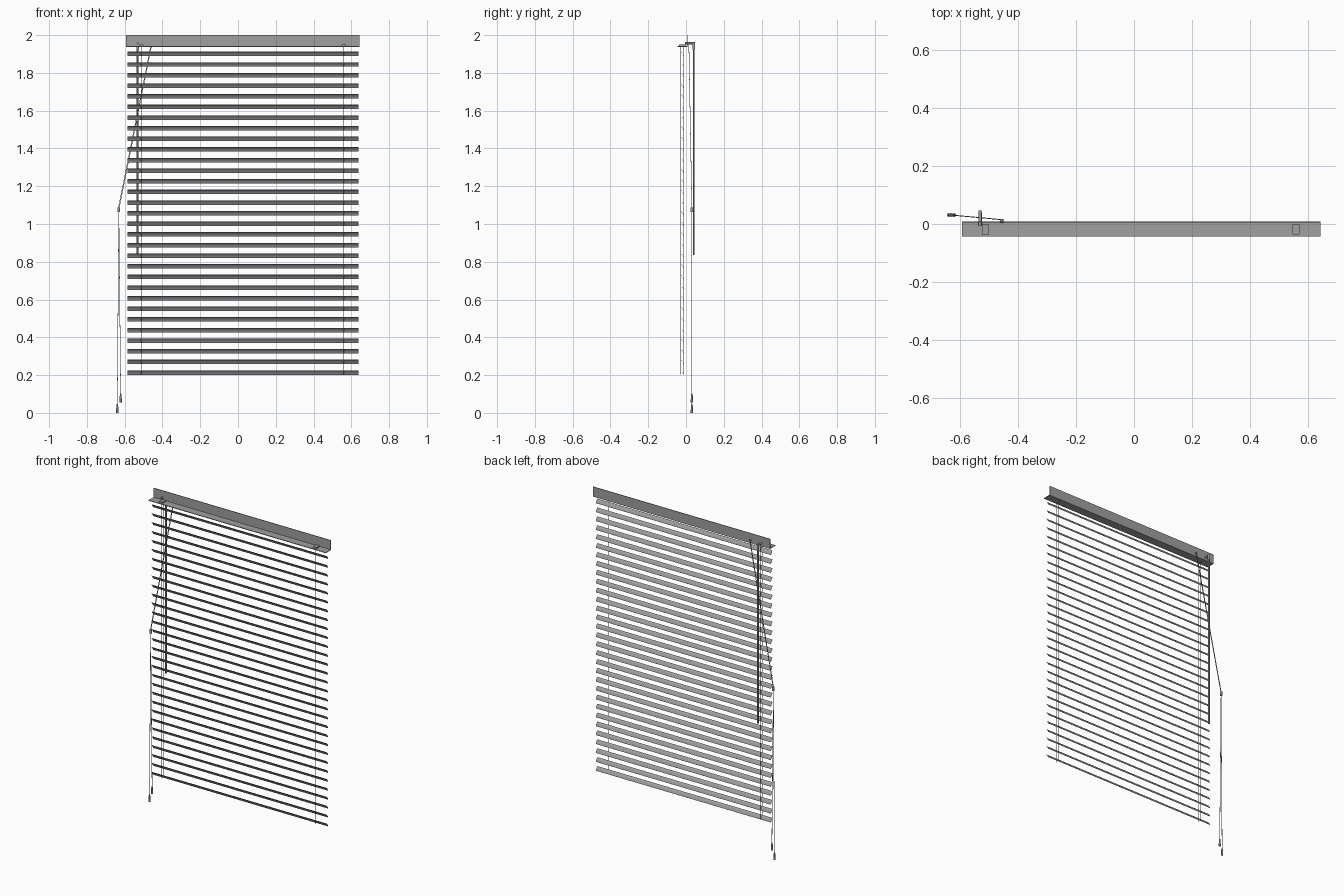
import bpy
import bmesh
import math
from mathutils import Vector

if "Cube" in bpy.data.objects:
    bpy.data.objects.remove(bpy.data.objects["Cube"])

grey = bpy.data.materials.new("blind_grey")
grey.use_nodes = True
grey.diffuse_color = (0.35, 0.35, 0.35, 1)
grey.node_tree.nodes["Principled BSDF"].inputs["Base Color"].default_value = (0.35, 0.35, 0.35, 1)


def finish(name, bm, smooth=False):
    bmesh.ops.recalc_face_normals(bm, faces=bm.faces)
    mesh = bpy.data.meshes.new(name)
    bm.to_mesh(mesh)
    bm.free()
    mesh.materials.append(grey)
    for p in mesh.polygons:
        p.use_smooth = smooth
    obj = bpy.data.objects.new(name, mesh)
    bpy.context.collection.objects.link(obj)
    return obj


def extrude_x(name, profile, x0, x1):
    """Sweep a closed (y, z) outline along x."""
    bm = bmesh.new()
    face = bm.faces.new([bm.verts.new((x0, y, z)) for y, z in profile])
    out = bmesh.ops.extrude_face_region(bm, geom=[face])
    verts = [g for g in out["geom"] if isinstance(g, bmesh.types.BMVert)]
    bmesh.ops.translate(bm, verts=verts, vec=(x1 - x0, 0, 0))
    return finish(name, bm)


def box(name, x0, x1, y0, y1, z0, z1):
    return extrude_x(name, [(y0, z0), (y1, z0), (y1, z1), (y0, z1)], x0, x1)


def rod(name, a, b, r0, r1=None, sides=8):
    """Straight round bar or cone from a to b."""
    a, b = Vector(a), Vector(b)
    bm = bmesh.new()
    bmesh.ops.create_cone(bm, cap_ends=True, segments=sides, radius1=r0,
                          radius2=r0 if r1 is None else r1, depth=(b - a).length)
    turn = Vector((0, 0, 1)).rotation_difference(b - a)
    bmesh.ops.rotate(bm, verts=bm.verts, cent=(0, 0, 0), matrix=turn.to_matrix())
    bmesh.ops.translate(bm, verts=bm.verts, vec=(a + b) / 2)
    obj = finish(name, bm, True)
    bpy.ops.object.select_all(action="DESELECT")
    obj.select_set(True)
    bpy.context.view_layer.objects.active = obj
    bpy.ops.object.shade_smooth_by_angle(angle=math.radians(50))
    return obj


# Angled head rail: floor plate plus upright plate
extrude_x("head_rail", [(-0.044, 1.938), (0.009, 1.938), (0.009, 2.0),
                        (0.005, 2.0), (0.005, 1.942), (-0.044, 1.942)], -0.593, 0.643)

# Tilted, slightly crowned slats
top, low = Vector((-0.028, 0.0115)), Vector((-0.012, -0.0115))
normal = Vector((0.82, 0.57))
arc = [top.lerp(low, i / 4) + normal * 0.002 * math.sin(math.pi * i / 4) for i in range(5)]
outline = arc + [p - normal * 0.0012 for p in reversed(arc)]
count = 31
for i in range(count):
    z = 0.214 + i * 1.687 / (count - 1)
    extrude_x(f"slat_{i + 1}", [(p.x, p.y + z) for p in outline], -0.584, 0.638)

# Ladder cords and their guides in the rail
for side, x in (("right", -0.513), ("left", 0.559)):
    box(f"cord_guide_{side}", x - 0.012, x + 0.012, -0.036, -0.002, 1.942, 1.95)
    for place, y in (("front", -0.029), ("back", -0.011)):
        rod(f"ladder_cord_{place}_{side}", (x, y, 0.203), (x, y, 1.945), 0.0013, sides=6)

# Tilt wand on its hook
wx = -0.531
rod("wand_pivot", (wx, -0.006, 1.957), (wx, 0.042, 1.957), 0.006)
rod("wand_collar", (wx, 0.041, 1.964), (wx, 0.041, 1.925), 0.0068)
rod("tilt_wand", (wx, 0.041, 1.93), (wx, 0.041, 0.835), 0.0055, sides=6)

# Lift cords from the rail to the joiner
rod("cord_outlet", (-0.457, 0.004, 1.957), (-0.457, 0.018, 1.957), 0.006)
for i, shift in enumerate((-0.002, 0.002)):
    rod(f"upper_lift_cord_{i + 1}", (-0.457 + shift, 0.015, 1.957),
        (-0.631 + shift, 0.031, 1.085), 0.0014, sides=6)
rod("cord_joiner", (-0.631, 0.031, 1.063), (-0.631, 0.031, 1.088), 0.0075)

# Hanging cords with tassels
for i, (x, z) in enumerate(((-0.639, 0.0), (-0.621, 0.055))):
    rod(f"lower_lift_cord_{i + 1}", (-0.631, 0.031, 1.07), (x, 0.031, z + 0.045), 0.0016, sides=6)
    rod(f"tassel_{i + 1}", (x, 0.031, z), (x, 0.031, z + 0.035), 0.0065, 0.005)
    rod(f"tassel_cap_{i + 1}", (x, 0.031, z + 0.035), (x, 0.031, z + 0.048), 0.005, 0.0025)
